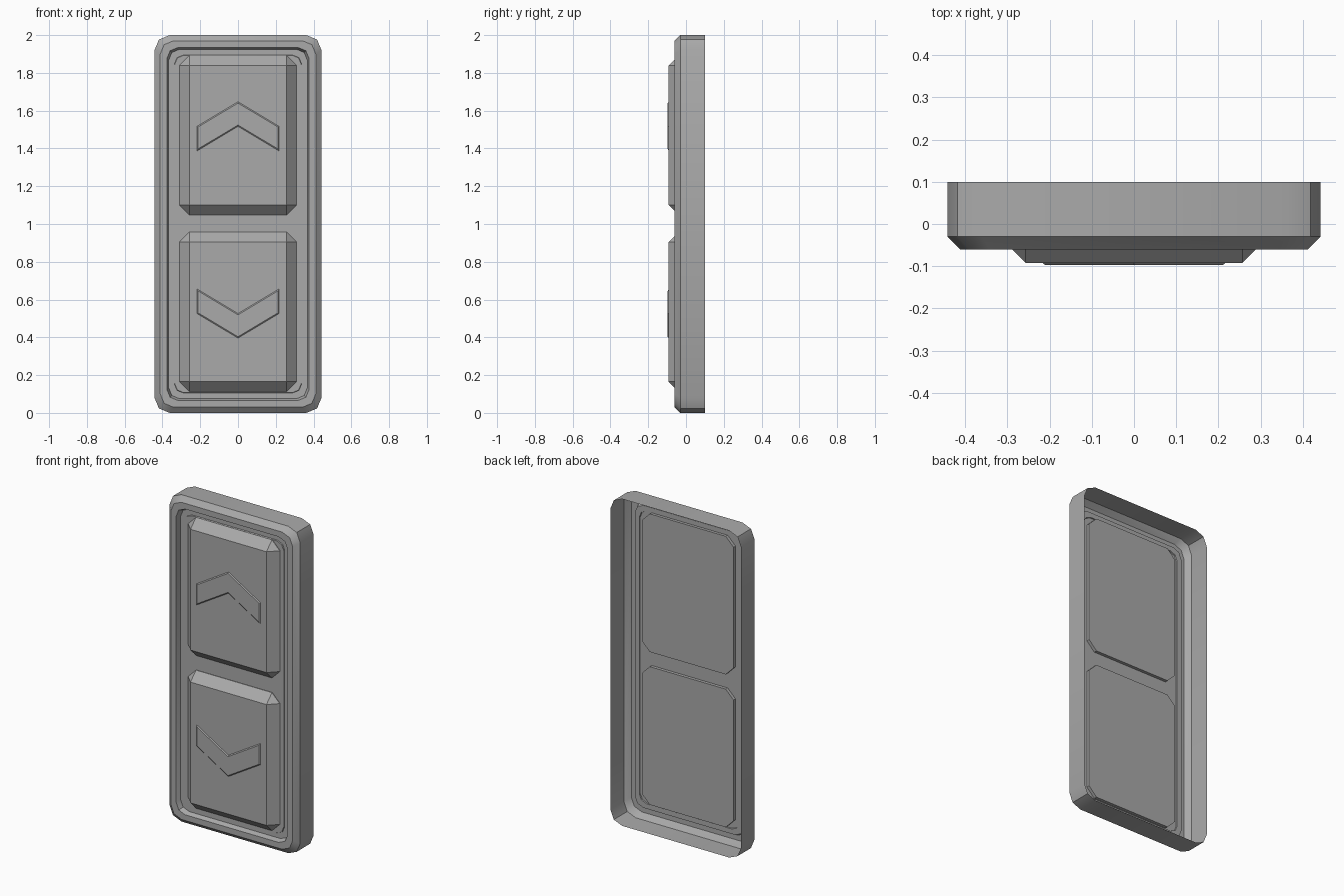
import bpy, bmesh, math
from mathutils import Vector

old = bpy.data.objects.get("Cube")
if old:
    bpy.data.objects.remove(old, do_unlink=True)

# Single grey material
GREY = (0.4, 0.4, 0.4, 1)
grey = bpy.data.materials.new("plain grey")
grey.use_nodes = True
grey.diffuse_color = GREY
grey.node_tree.nodes["Principled BSDF"].inputs["Base Color"].default_value = GREY

HALF_W, HALF_H = 0.442, 1.0
BUTTON_FRONT = -0.092


def finish(name, bm):
    bmesh.ops.recalc_face_normals(bm, faces=bm.faces)
    mesh = bpy.data.meshes.new(name)
    bm.to_mesh(mesh)
    bm.free()
    mesh.materials.append(grey)
    obj = bpy.data.objects.new(name, mesh)
    bpy.context.collection.objects.link(obj)
    return obj


def rounded_ring(bm, inset, y):
    """Rounded rectangle with two facets per corner."""
    r = 0.08 - 0.3 * inset
    cx, cz = HALF_W - inset - r, HALF_H - inset - r
    verts = []
    for i, (sx, sz) in enumerate([(1, 1), (-1, 1), (-1, -1), (1, -1)]):
        for step in range(3):
            a = math.radians(90 * i + 45 * step)
            verts.append(bm.verts.new((sx * cx + r * math.cos(a), y,
                                       HALF_H + sz * cz + r * math.sin(a))))
    return verts


def stepped_shell(name, profile):
    """Skin rings of (inset, y) and close the last one."""
    bm = bmesh.new()
    rings = [rounded_ring(bm, inset, y) for inset, y in profile]
    for a, b in zip(rings, rings[1:]):
        for i in range(len(a)):
            j = (i + 1) % len(a)
            bm.faces.new((a[i], a[j], b[j], b[i]))
    bm.faces.new(rings[-1])
    return finish(name, bm)


def button(name, z):
    """Block with bevelled front and side edges, flat at the back."""
    bm = bmesh.new()
    bmesh.ops.create_cube(bm, size=1)
    for v in bm.verts:
        v.co = Vector((v.co.x * 0.62, BUTTON_FRONT if v.co.y < 0 else -0.017,
                       z + v.co.z * 0.845))
    edges = [e for e in bm.edges if any(v.co.y < BUTTON_FRONT / 2 for v in e.verts)]
    bmesh.ops.bevel(bm, geom=edges, offset=0.053, segments=1, affect='EDGES')
    return finish(name, bm)


def chevron(name, z, sign):
    """Thin raised arrow plate with sloped sides."""
    outline = [(-0.217, -0.13), (0, 0), (0.217, -0.13),
               (0.217, 0), (0, 0.13), (-0.217, 0)]
    bm = bmesh.new()
    face = bm.faces.new([bm.verts.new((x, BUTTON_FRONT, z + sign * h))
                         for x, h in outline[::sign]])
    face.normal_update()
    bmesh.ops.inset_region(bm, faces=[face], thickness=0.006, depth=0.005,
                           use_boundary=True, use_even_offset=True)
    return finish(name, bm)


# Open-backed frame with a recessed front plate
frame = stepped_shell("frame", [(0, 0.1), (0, -0.03), (0.03, -0.06), (0.065, -0.06),
                                (0.075, -0.03), (0.105, -0.03), (0.107, -0.036)])
bpy.ops.object.select_all(action='DESELECT')
frame.select_set(True)
bpy.context.view_layer.objects.active = frame
bpy.ops.object.shade_smooth_by_angle(angle=math.radians(30))

# Two buttons with raised arrows
for label, z, arrow_z, sign in [("upper", 1.47, 1.517, 1), ("lower", 0.535, 0.526, -1)]:
    button(label + "_button", z)
    chevron(label + "_arrow", arrow_z, sign)
